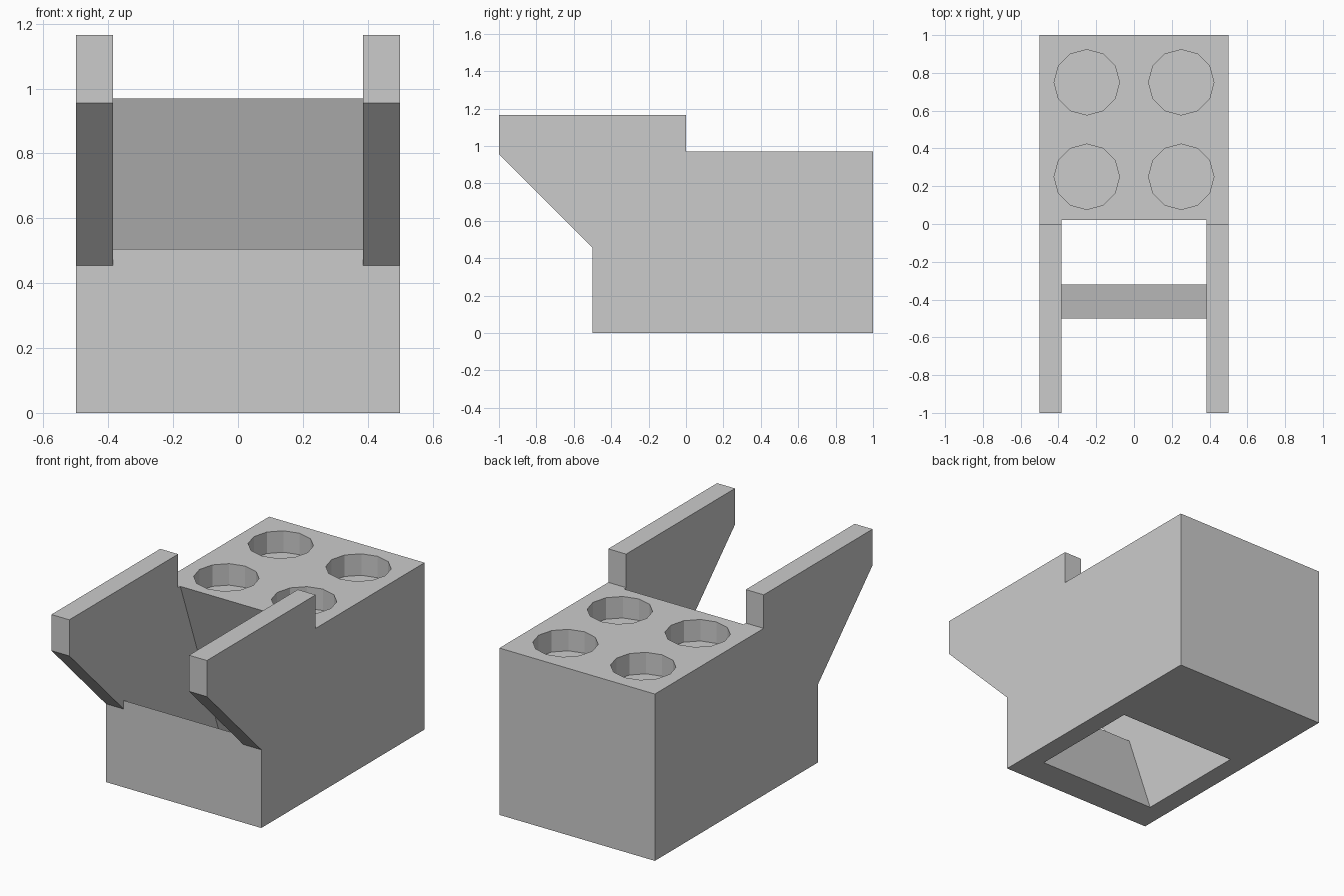
import bpy
import bmesh
from mathutils import Matrix

cube = bpy.data.objects.get("Cube")
if cube:
    bpy.data.objects.remove(cube, do_unlink=True)

grey = bpy.data.materials.new("plain grey")
grey.use_nodes = True
colour = (0.6, 0.6, 0.6, 1)
grey.diffuse_color = colour
grey.node_tree.nodes["Principled BSDF"].inputs["Base Color"].default_value = colour


def add_object(name, bm):
    bmesh.ops.recalc_face_normals(bm, faces=bm.faces)
    mesh = bpy.data.meshes.new(name)
    bm.to_mesh(mesh)
    bm.free()
    mesh.materials.append(grey)
    obj = bpy.data.objects.new(name, mesh)
    bpy.context.collection.objects.link(obj)
    return obj


def extrude_profile(name, points, half_width):
    """Solid with a (y, z) side profile, extruded across x."""
    bm = bmesh.new()
    face = bm.faces.new([bm.verts.new((-half_width, y, z)) for y, z in points])
    result = bmesh.ops.extrude_face_region(bm, geom=[face])
    verts = [v for v in result["geom"] if isinstance(v, bmesh.types.BMVert)]
    bmesh.ops.translate(bm, verts=verts, vec=(2 * half_width, 0, 0))
    return add_object(name, bm)


DECK = 0.97

# Body with the two forward arms as one side profile
body = extrude_profile("body", [
    (-0.5, 0), (1, 0), (1, DECK), (0, DECK),
    (0, 1.165), (-1, 1.165), (-1, 0.955), (-0.5, 0.455)], 0.5)

# Slanted chute, open at the front between the arms and through the base
chute = extrude_profile("chute_cutter", [
    (-0.284, -0.1), (0.409, -0.1), (0.02, DECK), (0.02, 1.4),
    (-1.1, 1.4), (-1.1, 0.455), (-0.5, 0.455), (-0.5, 0.505)], 0.385)

# Four round twelve-sided wells in the deck
bm = bmesh.new()
well_depth, cutter_height = 0.125, 0.3
for x in (-0.25, 0.25):
    for y in (0.25, 0.75):
        z = DECK - well_depth + cutter_height / 2
        bmesh.ops.create_cone(
            bm, cap_ends=True, segments=12, radius1=0.173, radius2=0.173,
            depth=cutter_height, matrix=Matrix.Translation((x, y, z)))
wells = add_object("well_cutter", bm)

# Cut the body and keep only the finished solid
for cutter in (chute, wells):
    cutter.hide_render = True
    mod = body.modifiers.new(cutter.name, 'BOOLEAN')
    mod.operation = 'DIFFERENCE'
    mod.solver = 'EXACT'
    mod.object = cutter
bpy.context.view_layer.update()
evaluated = body.evaluated_get(bpy.context.evaluated_depsgraph_get())
finished = bpy.data.meshes.new_from_object(evaluated)
body.modifiers.clear()
body.data = finished
body.data.name = "body"
for cutter in (chute, wells):
    bpy.data.objects.remove(cutter, do_unlink=True)
